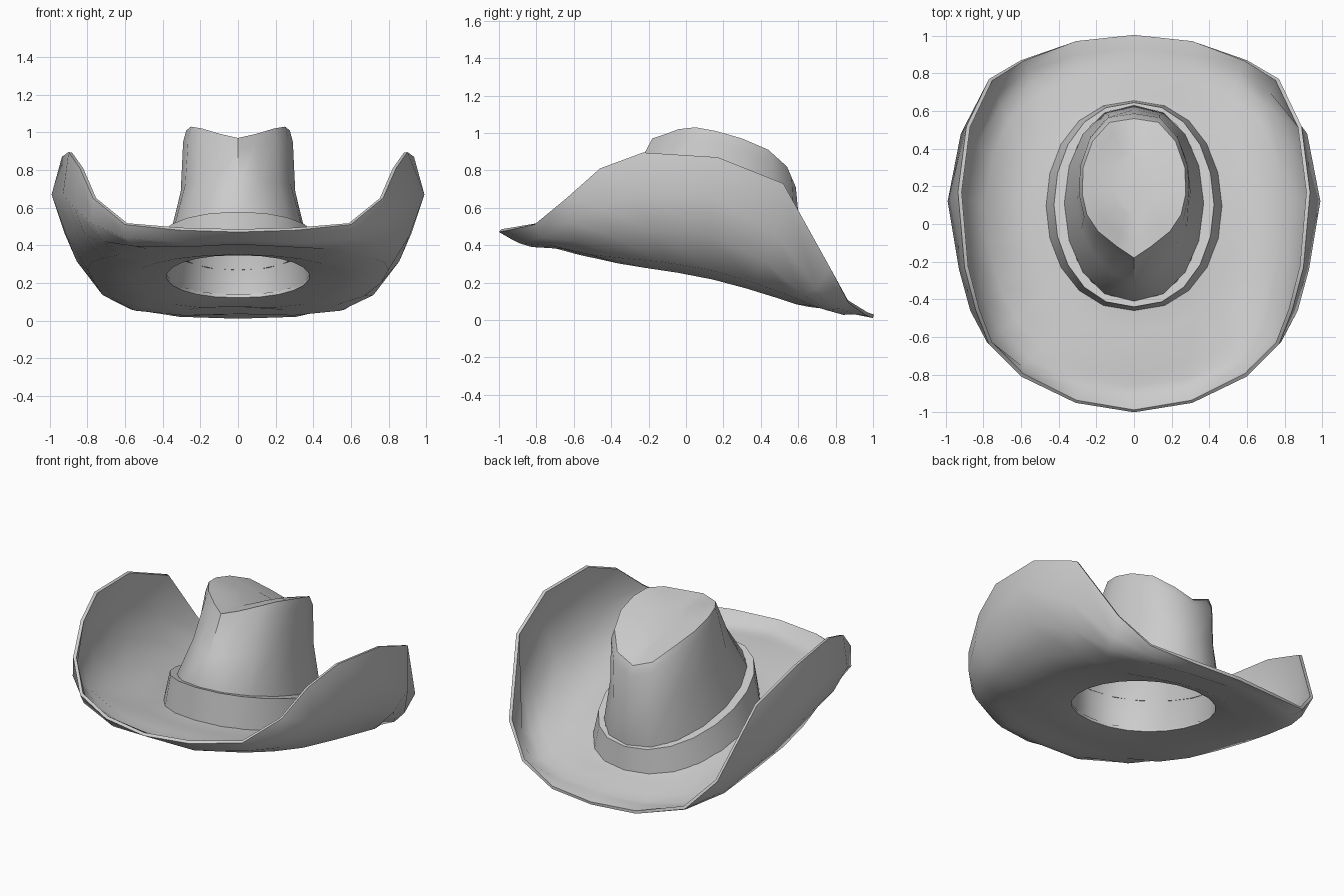
import bpy, math
from mathutils import Vector

if "Cube" in bpy.data.objects:
    bpy.data.objects.remove(bpy.data.objects["Cube"], do_unlink=True)

felt = bpy.data.materials.new("grey felt")
felt.use_nodes = True
grey = (0.6, 0.6, 0.6, 1)
felt.diffuse_color = grey
felt.node_tree.nodes["Principled BSDF"].inputs["Base Color"].default_value = grey


def mirrored(half):
    """Complete a ring from its +x half, listed from back to front."""
    half = [Vector(p) for p in half]
    return half + [Vector((-p.x, p.y, p.z)) for p in half[-2:0:-1]]


def oval(count, width, front, back, height, slope):
    """Half ring: an oval lying on a plane that falls towards the back."""
    points = []
    for i in range(count):
        t = math.pi * i / (count - 1)
        y = (front + back) / 2 + (back - front) / 2 * math.cos(t)
        points.append(Vector((width * math.sin(t) ** 0.9 if 0 < i < count - 1 else 0,
                              y, height - slope * y)))
    return points


def blend(a, b, f, widen=1, lift=0):
    """Half ring between two others."""
    ring = [p.lerp(q, f) for p, q in zip(a, b)]
    return [Vector((p.x * widen, p.y, p.z + lift)) for p in ring]


def loft(name, halves, cap=False, thickness=0, angle=40):
    """Skin a row of rings with quads."""
    rings = [mirrored(h) for h in halves]
    n = len(rings[0])
    verts = [p for r in rings for p in r]
    faces = [(k * n + i, k * n + (i + 1) % n, (k + 1) * n + (i + 1) % n, (k + 1) * n + i)
             for k in range(len(rings) - 1) for i in range(n)]
    if cap:
        faces.append(tuple(reversed(range(n))))
    mesh = bpy.data.meshes.new(name)
    mesh.from_pydata(verts, [], faces)
    mesh.materials.append(felt)
    obj = bpy.data.objects.new(name, mesh)
    bpy.context.collection.objects.link(obj)
    bpy.ops.object.select_all(action='DESELECT')
    obj.select_set(True)
    bpy.context.view_layer.objects.active = obj
    if thickness:
        solid = obj.modifiers.new("thickness", 'SOLIDIFY')
        solid.thickness = thickness
        solid.offset = 1
        bpy.ops.object.modifier_apply(modifier=solid.name)
    bpy.ops.object.shade_smooth_by_angle(angle=math.radians(angle))
    return obj


# Brim: head opening, sagging middle, upward fold, bulge and curled rim
fold = [(0, .8, .07), (.28, .78, .055), (.5, .68, .075), (.67, .55, .13),
        (.76, .36, .2), (.8, .12, .27), (.78, -.12, .31), (.72, -.34, .33),
        (.63, -.52, .35), (.48, -.66, .38), (.26, -.76, .4), (0, -.8, .41)]
bulge = [(0, .93, .03), (.3, .9, .03), (.57, .82, .06), (.74, .7, .17),
         (.92, .48, .46), (.99, .12, .67), (.93, -.24, .67), (.87, -.46, .6),
         (.78, -.63, .52), (.6, -.77, .44), (.3, -.89, .41), (0, -.93, .43)]
rim = [(0, 1, .01), (.31, .97, .02), (.6, .87, .09), (.77, .77, .28),
       (.89, .52, .73), (.935, .17, .87), (.9, -.23, .895), (.84, -.46, .81),
       (.77, -.64, .65), (.6, -.81, .51), (.31, -.95, .48), (0, -1, .47)]
fold, bulge, rim = [[Vector(p) for p in ring] for ring in (fold, bulge, rim)]
hole = oval(len(rim), .38, -.4, .58, .255, .23)
loft("brim", [hole, blend(hole, fold, .45, lift=-.025), fold,
              blend(fold, bulge, .5, widen=1.02, lift=-.015), bulge, rim],
     thickness=.02, angle=50)

# Crown: pinched teardrop top with a dished cap, tapering walls below
top = [(0, .56, .77), (.13, .54, .82), (.22, .44, .91), (.27, .3, .97),
       (.275, .16, 1.01), (.25, .05, 1.03), (.19, -.04, 1.02),
       (.09, -.12, .99), (0, -.18, .97)]
top = [Vector(p) for p in top]
centre = Vector((0, .22, .9))
middle = [centre] * len(top)
shoulder = [Vector((p.x * 1.06, centre.y + (p.y - centre.y) * 1.08, p.z - .06)) for p in top]
base = oval(len(top), .37, -.41, .63, .45, .29)
opening = oval(len(top), .38, -.41, .6, .265, .23)
loft("crown", [blend(middle, top, .45, lift=.01), blend(middle, top, .8, lift=.005), top,
               shoulder, blend(base, shoulder, .5, widen=.92), base, opening],
     cap=True, angle=35)

# Hat band: flared strip with a flat upper lip
count = 11
loft("hat_band", [oval(count, .365, -.405, .625, .45, .29),
                  oval(count, .425, -.44, .645, .45, .29),
                  oval(count, .47, -.46, .655, .26, .23)], angle=30)
